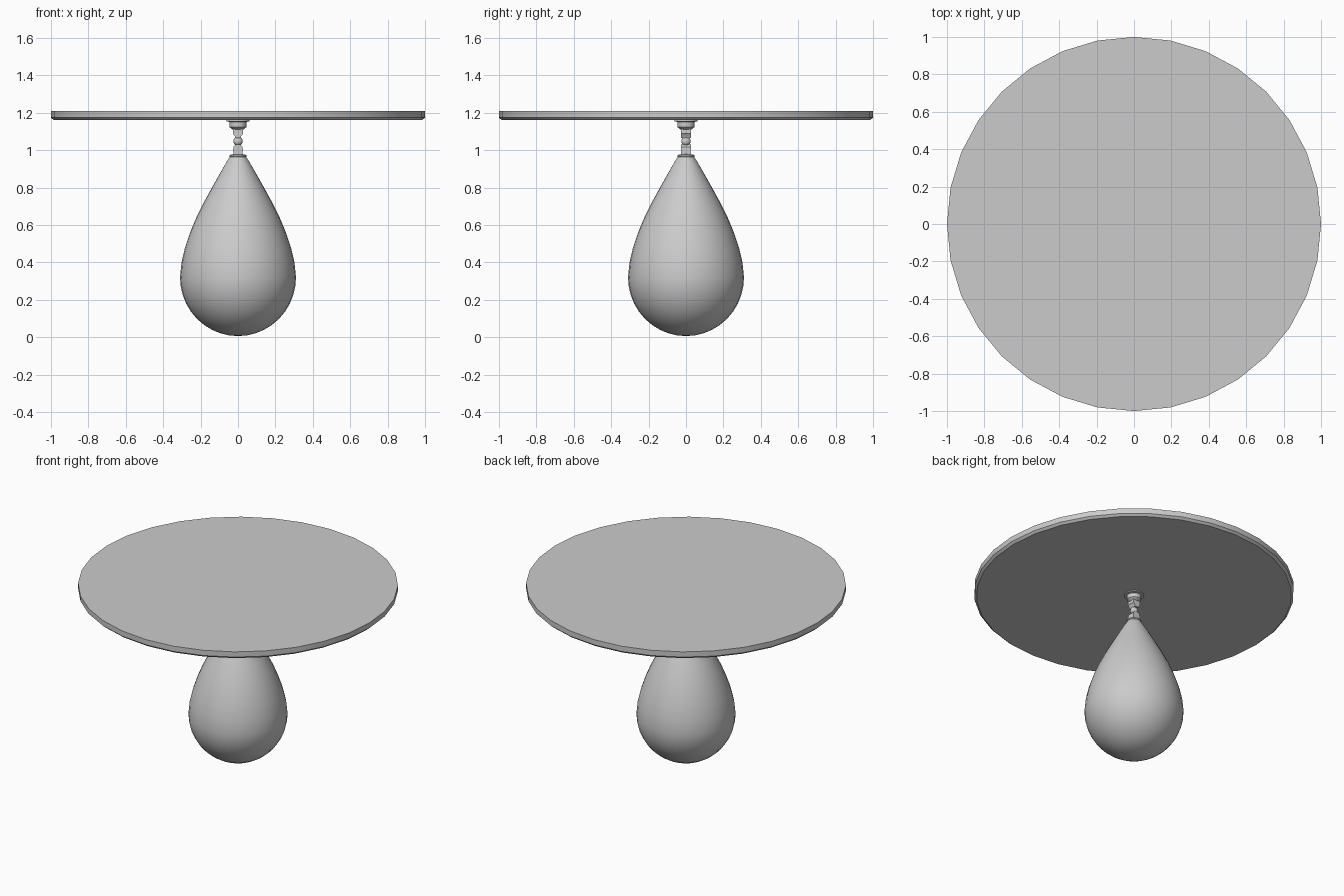
import bpy, bmesh, math

if "Cube" in bpy.data.objects:
    bpy.data.objects.remove(bpy.data.objects["Cube"])


def finish(name, bm, angle):
    bmesh.ops.remove_doubles(bm, verts=bm.verts, dist=1e-5)
    bmesh.ops.recalc_face_normals(bm, faces=bm.faces)
    me = bpy.data.meshes.new(name)
    bm.to_mesh(me)
    bm.free()
    ob = bpy.data.objects.new(name, me)
    bpy.context.collection.objects.link(ob)
    bpy.ops.object.select_all(action='DESELECT')
    ob.select_set(True)
    bpy.context.view_layer.objects.active = ob
    bpy.ops.object.shade_smooth_by_angle(angle=math.radians(angle))
    return ob


def lathe(name, profile, sides, angle=30):
    """Revolve (radius, z) points around z; open ends are capped."""
    bm = bmesh.new()
    rings = []
    for r, z in profile:
        rings.append([bm.verts.new((r * math.cos(2 * math.pi * i / sides),
                                    r * math.sin(2 * math.pi * i / sides), z))
                      for i in range(sides)])
    for a, b in zip(rings, rings[1:]):
        for i in range(sides):
            j = (i + 1) % sides
            bm.faces.new((a[i], a[j], b[j], b[i]))
    bm.faces.new(rings[0])
    bm.faces.new(rings[-1])
    return finish(name, bm, angle)


def link_plate(name, half_profile, depth):
    """Mirror an (x, z) half outline and extrude it along y."""
    outline = half_profile + [(-x, z) for x, z in reversed(half_profile)]
    bm = bmesh.new()
    face = bm.faces.new([bm.verts.new((x, -depth, z)) for x, z in outline])
    ext = bmesh.ops.extrude_face_region(bm, geom=[face], use_keep_orig=True)
    moved = [g for g in ext['geom'] if isinstance(g, bmesh.types.BMVert)]
    bmesh.ops.translate(bm, verts=moved, vec=(0, 2 * depth, 0))
    return finish(name, bm, 30)


# Round backboard with a chamfered lower rim
lathe("platform", [(0.985, 1.16), (1.0, 1.174), (1.0, 1.21)], 32, 25)

# Teardrop bag: spherical bottom, tapering shoulders
R, C = 0.31, 0.32
bag = [(max(R * math.sin(t), 0.002), C - (C - 0.006) * math.cos(t))
       for t in [math.pi / 2 * i / 10 for i in range(11)]]
bag += [(0.302, 0.40), (0.283, 0.48), (0.256, 0.56), (0.223, 0.64),
        (0.183, 0.72), (0.139, 0.80), (0.094, 0.88), (0.062, 0.935), (0.043, 0.965)]
lathe("bag", bag, 32, 45)

# Collar closing the top of the bag
lathe("bag_collar", [(0.043, 0.963), (0.046, 0.967), (0.046, 0.974), (0.02, 0.979)], 24)

# Ceiling mount under the board
lathe("mount", [(0.024, 1.108), (0.034, 1.113), (0.045, 1.123), (0.045, 1.151),
                (0.062, 1.153), (0.062, 1.162)], 24)

# Swivel: upper lug, ball and lower lug
link_plate("upper_lug", [(0.026, 1.115), (0.027, 1.088), (0.017, 1.074), (0.014, 1.064)], 0.027)
link_plate("lower_lug", [(0.012, 1.03), (0.024, 1.018), (0.026, 1.0), (0.024, 0.975)], 0.026)
lathe("swivel_ball", [(max(0.025 * math.sin(math.pi * i / 8), 0.002),
                       1.047 - 0.025 * math.cos(math.pi * i / 8)) for i in range(9)], 16, 60)
